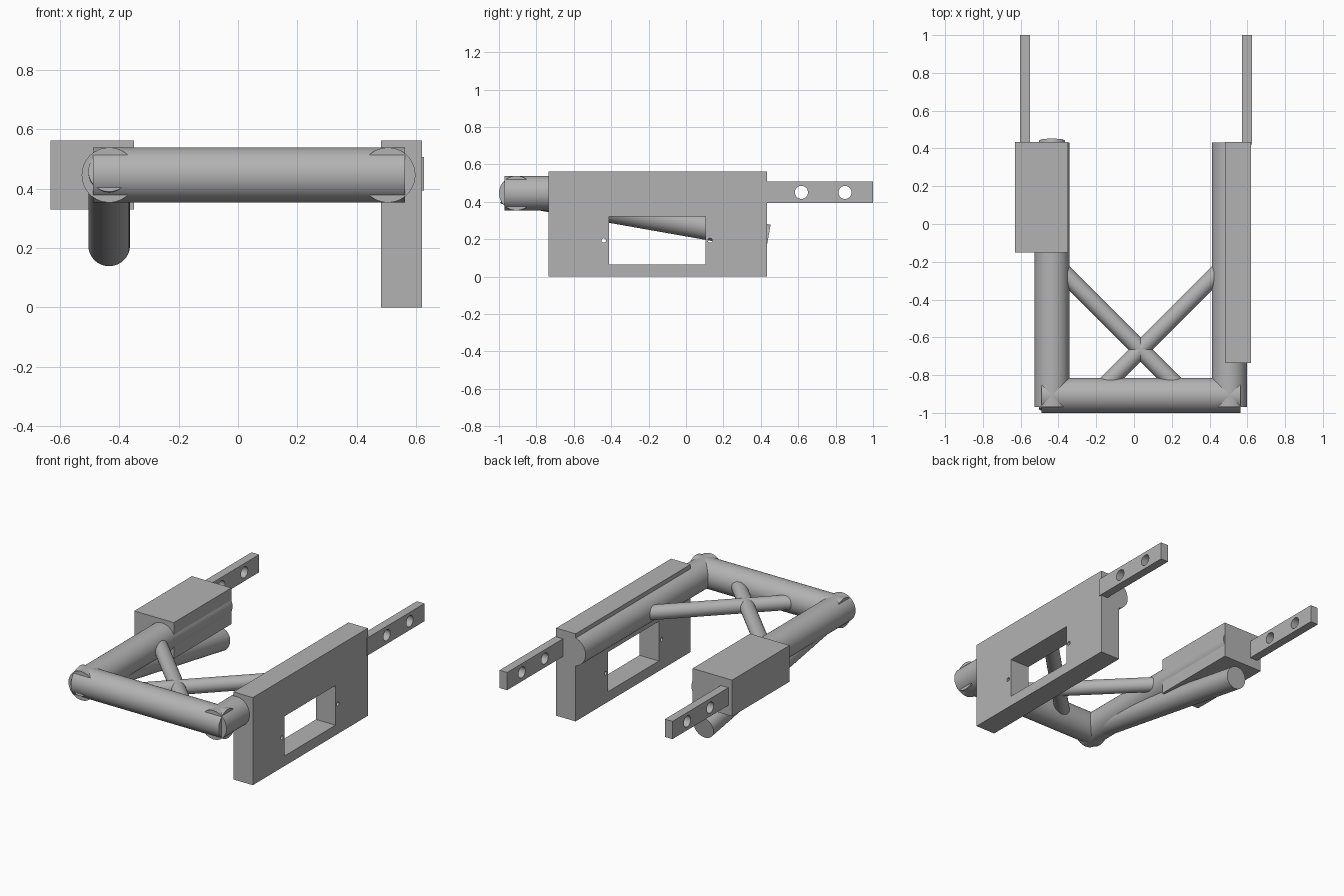
import bpy
import math
from mathutils import Vector

cube = bpy.data.objects.get("Cube")
if cube:
    bpy.data.objects.remove(cube, do_unlink=True)

grey = bpy.data.materials.new("plain_grey")
grey.use_nodes = True
colour = (0.45, 0.45, 0.45, 1)
grey.diffuse_color = colour
grey.node_tree.nodes["Principled BSDF"].inputs["Base Color"].default_value = colour


def finish(name):
    ob = bpy.context.object
    ob.name = ob.data.name = name
    ob.data.materials.clear()
    ob.data.materials.append(grey)
    return ob


def smooth(ob):
    bpy.ops.object.select_all(action="DESELECT")
    ob.select_set(True)
    bpy.context.view_layer.objects.active = ob
    bpy.ops.object.shade_smooth_by_angle(angle=math.radians(30))


def tube(name, start, end, radius, sides=64):
    a, b = Vector(start), Vector(end)
    bpy.ops.mesh.primitive_cylinder_add(
        vertices=sides, radius=radius, depth=(b - a).length, location=(a + b) / 2,
        rotation=(b - a).to_track_quat("Z", "Y").to_euler())
    ob = finish(name)
    smooth(ob)
    return ob


def box(name, low, high):
    low, high = Vector(low), Vector(high)
    bpy.ops.mesh.primitive_cube_add(size=1, location=(low + high) / 2)
    ob = finish(name)
    ob.scale = high - low
    bpy.ops.object.transform_apply(location=False, rotation=False, scale=True)
    return ob


def cut(ob, cutters):
    for cutter in cutters:
        cutter.hide_render = True
        mod = ob.modifiers.new("cut", "BOOLEAN")
        mod.operation, mod.solver, mod.object = "DIFFERENCE", "EXACT", cutter
        bpy.context.view_layer.objects.active = ob
        bpy.ops.object.modifier_apply(modifier=mod.name)
        bpy.data.objects.remove(cutter, do_unlink=True)
    smooth(ob)


def side_hole(x, y, z, radius):
    return tube("hole_cutter", (x - 0.3, y, z), (x + 0.3, y, z), radius, 32)


# Main tube frame
R, Z = 0.0925, 0.446
LEFT, RIGHT, FRONT = 0.505, -0.434, -0.907
for name, x in (("left_tube", LEFT), ("right_tube", RIGHT)):
    tube(name, (x, -0.97, Z), (x, 0.432, Z), R)
tube("front_tube", (-0.489, FRONT, Z), (0.563, FRONT, Z), R)

# Crossed braces inside the frame
tube("brace_from_right", (-0.40, -0.23, Z), (0.28, -0.91, Z), 0.045, 48)
tube("brace_from_left", (0.47, -0.23, Z), (-0.21, -0.91, Z), 0.045, 48)

# Sloping strut below the right tube
tube("lower_strut", (RIGHT, -0.98, 0.459), (RIGHT, 0.44, 0.208), 0.07)

# Left plate with a window and two pin holes
plate = box("left_plate", (0.482, -0.735, 0), (0.62, 0.433, 0.563))
cut(plate, [box("window_cutter", (0.3, -0.413, 0.065), (0.8, 0.105, 0.32)),
            side_hole(0.55, -0.44, 0.193, 0.012),
            side_hole(0.55, 0.128, 0.193, 0.012)])

# Right block around the tube
box("right_block", (-0.631, -0.152, 0.33), (-0.35, 0.433, 0.563))

# Rear bars with two holes each
for name, x in (("left_rear_bar", 0.599), ("right_rear_bar", -0.577)):
    bar = box(name, (x - 0.027, 0.42, 0.393), (x + 0.027, 1.0, 0.507))
    cut(bar, [side_hole(x, y, 0.45, 0.035) for y in (0.617, 0.85)])
